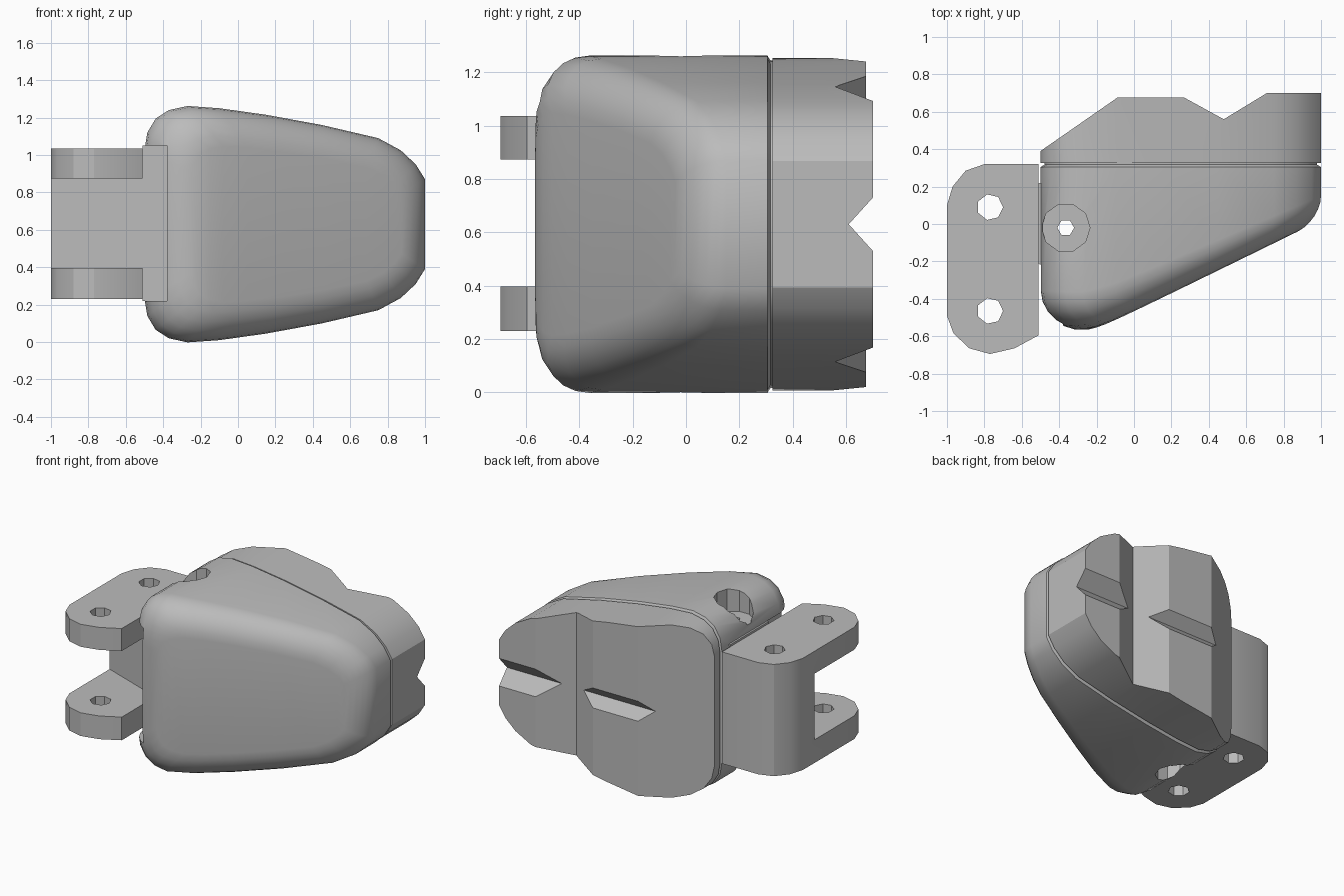
import bpy, bmesh, math

if "Cube" in bpy.data.objects:
    bpy.data.objects.remove(bpy.data.objects["Cube"])

grey = bpy.data.materials.new("plain_grey")
grey.use_nodes = True
grey.diffuse_color = (0.5, 0.5, 0.5, 1)
grey.node_tree.nodes["Principled BSDF"].inputs["Base Color"].default_value = (0.5, 0.5, 0.5, 1)

MID = 0.63  # height of the mirror plane


def loft(name, rings, strip_cap=False):
    """Skin a list of equal-length closed rings and cap both ends."""
    bm = bmesh.new()
    loops = [[bm.verts.new(p) for p in ring] for ring in rings]
    n = len(loops[0])
    for a, b in zip(loops, loops[1:]):
        for i in range(n):
            j = (i + 1) % n
            bm.faces.new((a[i], a[j], b[j], b[i]))
    bm.faces.new(loops[0])
    end = loops[-1]
    if strip_cap:  # upright strips follow a curved end
        for i in range(n // 2 - 1):
            bm.faces.new((end[i], end[i + 1], end[n - 2 - i], end[n - 1 - i]))
    else:
        bm.faces.new(end)
    bmesh.ops.recalc_face_normals(bm, faces=bm.faces)
    mesh = bpy.data.meshes.new(name)
    bm.to_mesh(mesh)
    bm.free()
    obj = bpy.data.objects.new(name, mesh)
    obj.data.materials.append(grey)
    bpy.context.collection.objects.link(obj)
    return obj


def prism(name, pts, axis, lo, hi):
    place = {"x": lambda u, v, w: (w, u, v),
             "y": lambda u, v, w: (u, w, v),
             "z": lambda u, v, w: (u, v, w)}[axis]
    return loft(name, [[place(u, v, w) for u, v in pts] for w in (lo, hi)])


def drill(x, y, radius, sides, z0, z1):
    pts = [(x + radius * math.cos(math.tau * i / sides),
            y + radius * math.sin(math.tau * i / sides)) for i in range(sides)]
    return prism("cutter", pts, "z", z0, z1)


def combine(obj, other, operation):
    mod = obj.modifiers.new("combine", "BOOLEAN")
    mod.operation, mod.object, mod.solver = operation, other, "EXACT"
    bpy.context.view_layer.objects.active = obj
    bpy.ops.object.modifier_apply(modifier=mod.name)
    bpy.data.objects.remove(other)


def finish(obj, angle):
    bpy.ops.object.select_all(action="DESELECT")
    obj.select_set(True)
    bpy.context.view_layer.objects.active = obj
    bpy.ops.object.shade_smooth_by_angle(angle=math.radians(angle))


# Shared rounded outline, upper half mirrored to the lower half
upper = [(-0.5, 1.03), (-0.485, 1.12), (-0.44, 1.195), (-0.37, 1.24), (-0.27, 1.262),
         (-0.1, 1.25), (0.15, 1.215), (0.45, 1.16), (0.75, 1.09), (0.87, 1.025),
         (0.95, 0.95), (1.0, 0.87)]
outline = upper + [(x, 2 * MID - z) for x, z in reversed(upper)]


def back_ring(y, scale):
    return [(0.25 + (x - 0.25) * scale, y, MID + (z - MID) * scale) for x, z in outline]


def front(x):
    """Slanted front face, easing into a flat nose."""
    s = -0.47 + 0.49 * x + 0.58
    return -0.58 + (s + math.sqrt(s * s + 0.0016)) / 2


# Main body: chamfered seam neck at the back, straight wall, rounded front edge
rings = [back_ring(0.33, 0.97), back_ring(0.317, 0.97), back_ring(0.305, 1)]
STEPS = 6
for k in range(STEPS + 1):
    t = math.pi / 2 * k / STEPS
    inset = 1 - math.cos(t)
    ring = []
    for x, z in outline:
        nx = x + (0.5 - x) * 0.25 * inset
        nz = z + (MID - z) * 0.34 * inset
        depth = (0.22 - 0.06 * (x + 0.5)) * (1 - math.sin(t))
        ring.append((nx, front(nx) + depth, nz))
    rings.append(ring)
body = loft("main_body", rings, strip_cap=True)

# Side slot for the hinge tongue, then the pivot hole with its counterbores
slot = [(-0.7, -0.8), (-0.38, -0.8), (-0.38, 0.22), (-0.7, 0.22)]
combine(body, prism("cutter", slot, "z", 0.22, 1.05), "DIFFERENCE")
PIVOT = (-0.365, -0.02)
combine(body, drill(*PIVOT, 0.045, 6, -0.5, 2), "DIFFERENCE")
for z0, z1 in ((1.1, 2), (-0.5, 0.16)):
    combine(body, drill(*PIVOT, 0.13, 10, z0, z1), "DIFFERENCE")
finish(body, 35)

# Back jaw: same outline, cut to a stepped plan with an upright notch
jaw = prism("back_jaw", [(x, MID + (z - MID) * 0.985) for x, z in outline], "y", 0.325, 0.8)
plan = [(-0.6, 0.2), (-0.6, 0.32), (-0.5, 0.39), (-0.09, 0.675), (0.27, 0.675),
        (0.48, 0.56), (0.71, 0.7), (1.1, 0.7), (1.1, 0.2)]
combine(jaw, prism("cutter", plan, "z", -0.5, 2), "INTERSECT")
# Level V groove across the jaw
groove = [(0.61, MID), (0.8, MID - 0.21), (0.8, MID + 0.21)]
combine(jaw, prism("cutter", groove, "x", -1, 2), "DIFFERENCE")
finish(jaw, 28)

# Hinge bracket: full-height plan, opened at the front to leave two plates
# and a web whose front face slants forward towards the body
plate = [(-0.51, -0.595), (-0.64, -0.665), (-0.77, -0.695), (-0.88, -0.665), (-0.965, -0.585),
         (-1.0, -0.49), (-1.0, 0.1), (-0.97, 0.2), (-0.9, 0.285), (-0.8, 0.32), (-0.51, 0.32)]
bracket = prism("hinge_bracket", plate, "z", 0.23, 1.035)
opening = [(-1.2, -1), (-0.3, -1), (-0.3, -0.29), (-1.2, 0.04)]
combine(bracket, prism("cutter", opening, "z", 0.397, 0.873), "DIFFERENCE")
for y in (0.09, -0.465):
    combine(bracket, drill(-0.77, y, 0.07, 7, -0.5, 2), "DIFFERENCE")
finish(bracket, 28)

# Tongue carrying the web on into the slot of the body
tongue_plan = [(-0.51, -0.213), (-0.38, -0.261), (-0.38, 0.22), (-0.51, 0.22)]
tongue = prism("hinge_tongue", tongue_plan, "z", 0.22, 1.05)
combine(tongue, drill(*PIVOT, 0.045, 6, -0.5, 2), "DIFFERENCE")
